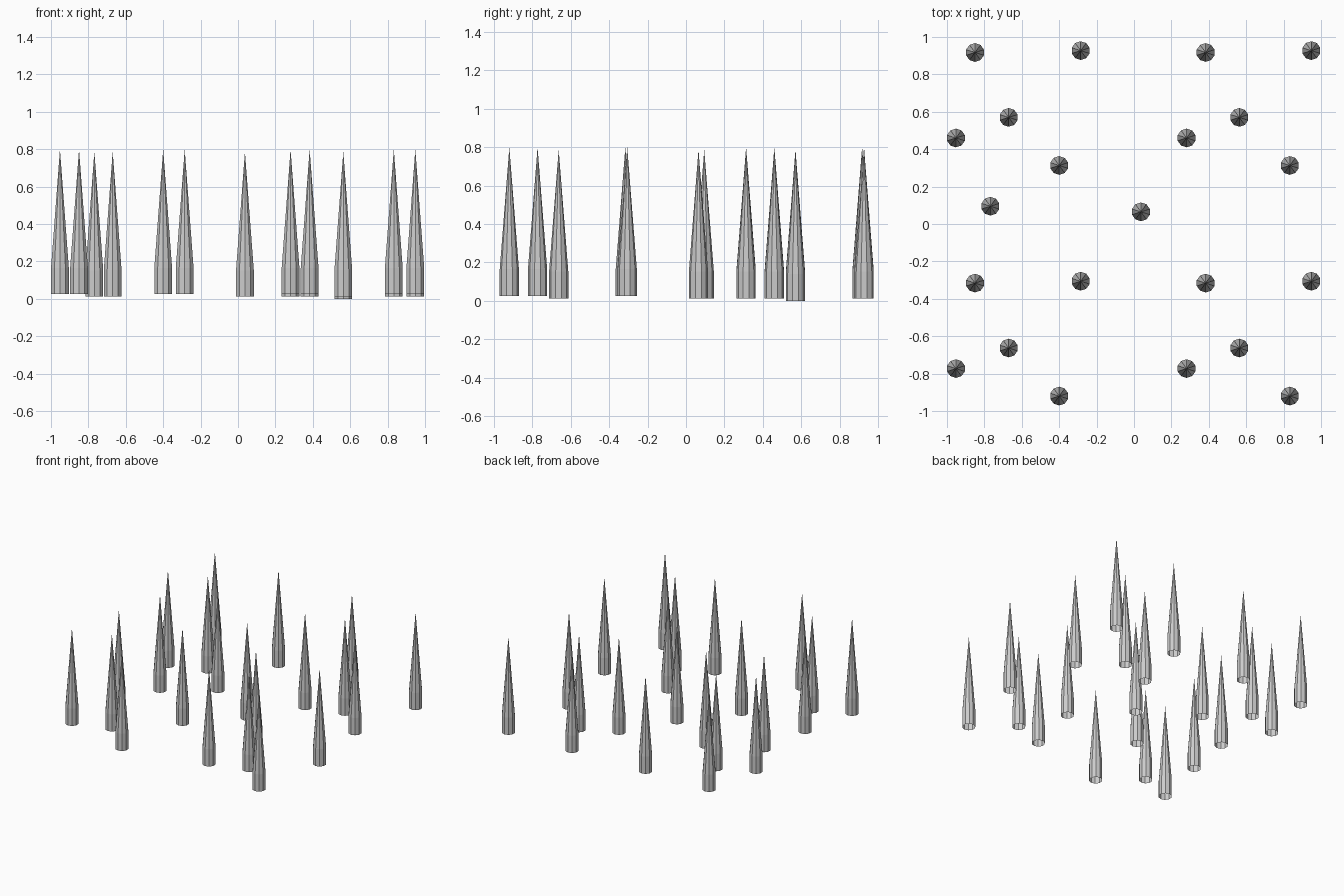
import bpy, bmesh, math

if "Cube" in bpy.data.objects:
    bpy.data.objects.remove(bpy.data.objects["Cube"])

SIDES, RADIUS = 10, 0.05
# ring profile: straight collar, then a long taper to a point
SHOULDER, HEIGHT = 0.14, 0.775

# One shared spike mesh, open at the base
mesh = bpy.data.meshes.new("spike")
bm = bmesh.new()
rings = []
for z in (0.0, SHOULDER):
    ring = []
    for i in range(SIDES):
        a = math.pi / 2 + 2 * math.pi * i / SIDES
        ring.append(bm.verts.new((RADIUS * math.cos(a), RADIUS * math.sin(a), z)))
    rings.append(ring)
tip = bm.verts.new((0, 0, HEIGHT))
low, high = rings
for i in range(SIDES):
    j = (i + 1) % SIDES
    bm.faces.new((low[i], low[j], high[j], high[i]))
    bm.faces.new((high[i], high[j], tip))
bm.to_mesh(mesh)
bm.free()


def add_spike(name, x, y, z):
    ob = bpy.data.objects.new(name, mesh)
    ob.location = (x, y, z)
    bpy.context.collection.objects.link(ob)


# Group of five spikes (x, y, drop), repeated on a 2 x 2 grid
group = [(-0.85, 0.917, 0), (-0.285, 0.927, 0), (-0.67, 0.57, 0.012),
         (-0.952, 0.46, 0), (-0.40, 0.313, 0)]
STEP = 1.233
for col in range(2):
    for row in range(2):
        base = 0.012 if (col, row) == (1, 0) else 0.025
        for n, (x, y, drop) in enumerate(group):
            add_spike(f"spike_{col}{row}_{n}", x + col * STEP, y - row * STEP, base - drop)

# Two loose spikes between the groups
add_spike("spike_middle_left", -0.768, 0.095, 0.012)
add_spike("spike_middle", 0.037, 0.065, 0.012)
